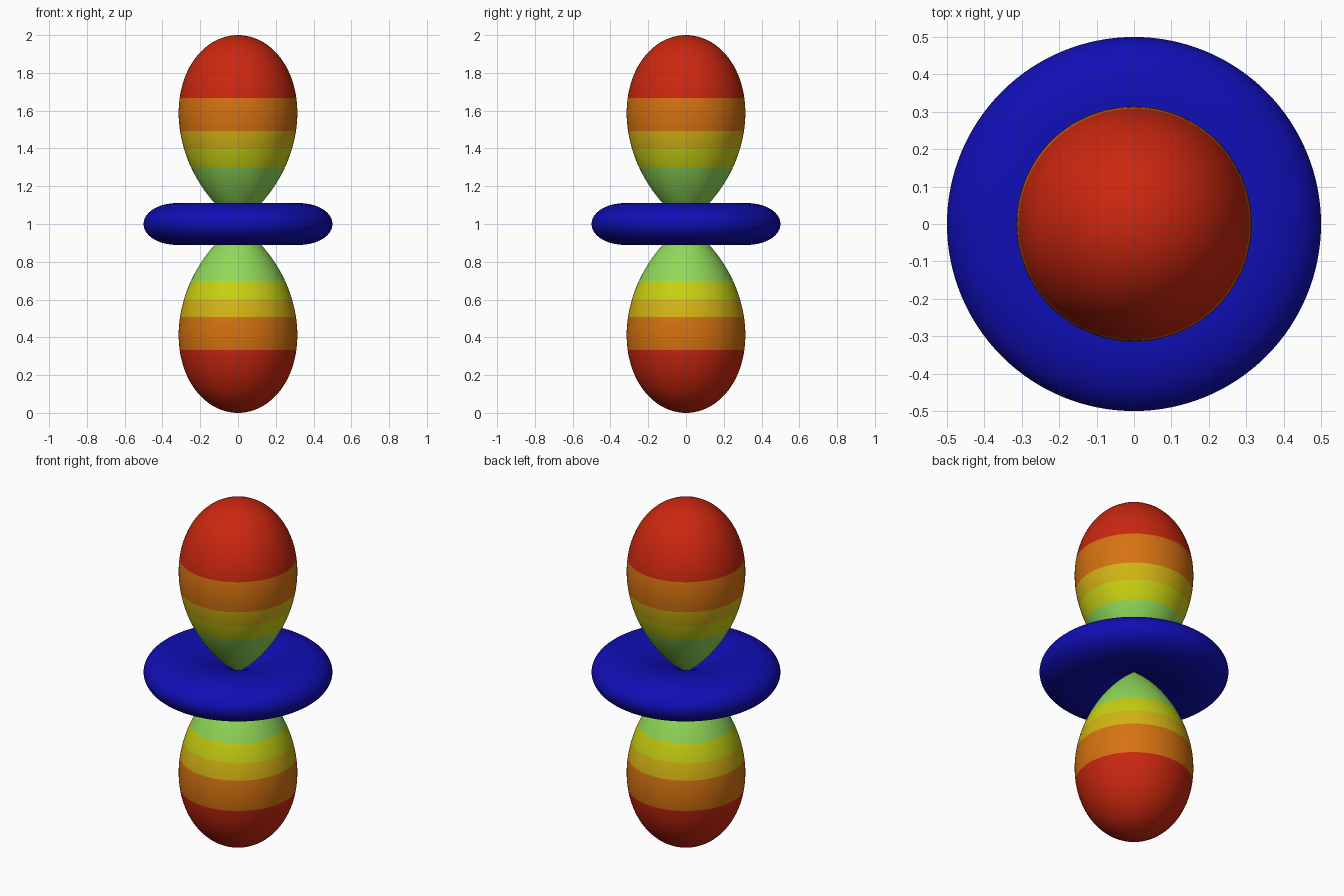
import bpy, bmesh, math

if "Cube" in bpy.data.objects:
    bpy.data.objects.remove(bpy.data.objects["Cube"])

SEGMENTS = 128
NODE = math.acos(1 / math.sqrt(3))      # angle where lobes and ring meet the centre
BANDS = [0.302, 0.40, 0.492, 0.668]     # colour edges, height from the centre


def material(name, srgb):
    m = bpy.data.materials.new(name)
    lin = [((c / 255 + 0.055) / 1.055) ** 2.4 if c > 10 else c / 255 / 12.92 for c in srgb]
    m.diffuse_color = (*lin, 1)
    m.use_nodes = True
    m.node_tree.nodes["Principled BSDF"].inputs["Base Color"].default_value = m.diffuse_color
    return m


LOBE_COLOURS = [material("green", (144, 216, 88)),
                material("yellow green", (200, 208, 18)),
                material("yellow", (212, 180, 20)),
                material("orange", (214, 115, 17)),
                material("red", (202, 39, 15))]
BLUE = [material("blue", (16, 14, 180))]


def point(theta):
    """Profile point (radius, height) at an angle from the vertical axis."""
    r = abs(3 * math.cos(theta) ** 2 - 1) / 2
    return r * math.sin(theta), r * math.cos(theta)


def angle_at_height(h):
    lo, hi = 0, NODE
    for _ in range(50):
        mid = (lo + hi) / 2
        if point(mid)[1] > h:
            lo = mid
        else:
            hi = mid
    return lo


def lathe(name, profile, materials, sign=1, rule=None):
    """Revolve a profile whose two ends lie on the axis."""
    bm = bmesh.new()
    first = bm.verts.new((0, 0, 1 + sign * profile[0][1]))
    last = bm.verts.new((0, 0, 1 + sign * profile[-1][1]))
    rings = [[first] * SEGMENTS]
    for r, z in profile[1:-1]:
        rings.append([bm.verts.new((r * math.cos(a), r * math.sin(a), 1 + sign * z))
                      for a in (2 * math.pi * i / SEGMENTS for i in range(SEGMENTS))])
    rings.append([last] * SEGMENTS)
    for upper, lower in zip(rings, rings[1:]):
        for i in range(SEGMENTS):
            j = (i + 1) % SEGMENTS
            quad = (upper[i], lower[i], lower[j], upper[j])
            face = bm.faces.new(list(dict.fromkeys(quad)))
            face.smooth = True
            if rule:
                face.material_index = rule(abs(face.calc_center_median().z - 1))
    bmesh.ops.recalc_face_normals(bm, faces=bm.faces)
    mesh = bpy.data.meshes.new(name)
    bm.to_mesh(mesh)
    bm.free()
    for m in materials:
        mesh.materials.append(m)
    bpy.context.collection.objects.link(bpy.data.objects.new(name, mesh))


# Lobes: rings placed exactly on each colour edge
stops = [0] + [angle_at_height(h) for h in reversed(BANDS)] + [NODE]
angles = [0]
for a, b in zip(stops, stops[1:]):
    n = max(4, math.ceil((b - a) / math.radians(0.9)))
    angles += [a + (b - a) * k / n for k in range(1, n + 1)]
lobe = [point(t) for t in angles]
for name, sign in (("upper_lobe", 1), ("lower_lobe", -1)):
    lathe(name, lobe, LOBE_COLOURS, sign, lambda h: sum(h > b for b in BANDS))

# Ring around the waist, pinched at the centre
steps = 80
lathe("waist_ring", [point(NODE + (math.pi - 2 * NODE) * k / steps) for k in range(steps + 1)], BLUE)
